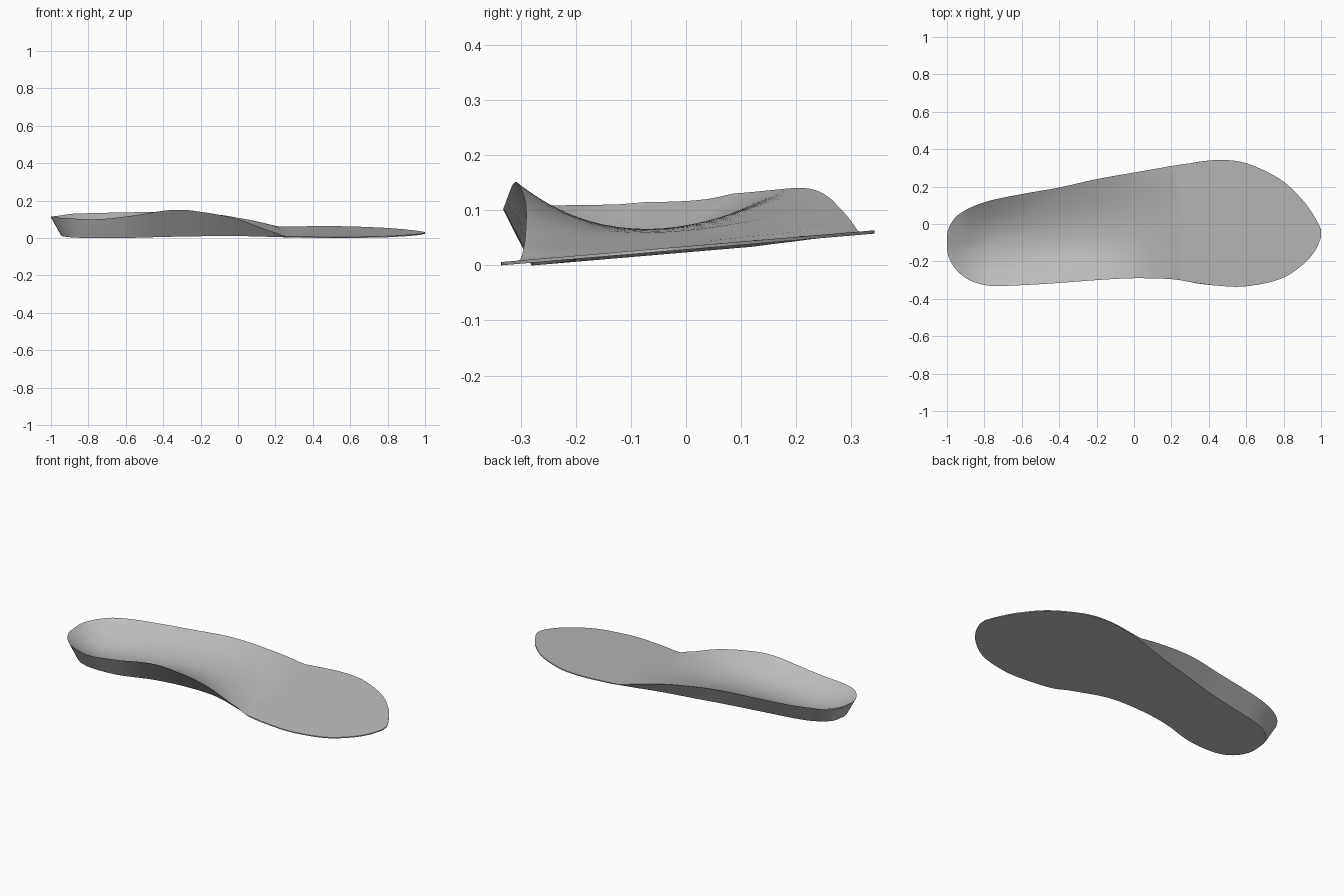
import bpy
import bmesh
import math

if "Cube" in bpy.data.objects:
    bpy.data.objects.remove(bpy.data.objects["Cube"], do_unlink=True)

SHELL_THICKNESS = 0.006
ACROSS = 28
STEPS = 6

# Plan outline, heel to toe: x, top edge (right, left), underside edge (right, left)
OUTLINE = [
    (-1, -.13, -.07, -.13, -.08),
    (-.99, -.18, -.02, -.17, -.04),
    (-.95, -.245, .04, -.22, 0),
    (-.88, -.3, .085, -.26, .04),
    (-.77, -.33, .125, -.28, .07),
    (-.6, -.327, .16, -.27, .1),
    (-.4, -.315, .195, -.22, .14),
    (-.2, -.3, .24, -.2, .19),
    (0, -.29, .275, -.21, .24),
    (.2, -.295, .31, -.27, .3),
    (.3, -.31, .325, -.31, .325),
    (.45, -.33, .342, -.33, .342),
    (.6, -.333, .325, -.333, .325),
    (.78, -.295, .24, -.295, .24),
    (.9, -.22, .13, -.22, .13),
    (.97, -.14, .03, -.14, .03),
    (1, -.07, -.03, -.07, -.03),
]

# Height profiles along the length: (x, value)
ARCH_RIM = [(-1, .11), (-.77, .1), (-.6, .115), (-.35, .15), (-.2, .14),
            (0, .1), (.2, .03), (.3, 0)]
OUTER_RIM = [(-1, .115), (-.88, .13), (-.6, .137), (-.3, .14), (-.15, .13),
             (0, .108), (.2, .065), (.3, 0)]
PADDING = [(-1, .02), (-.7, .02), (-.5, .035), (-.3, .045), (0, .035),
           (.2, .012), (.3, SHELL_THICKNESS)]


def clamp(value):
    return max(0.0, min(1.0, value))


def catmull(a, b, c, d, t):
    """Smooth curve through b and c."""
    return b + 0.5 * t * (c - a + t * (2*a - 5*b + 4*c - d + t * (3*(b - c) + d - a)))


def profile(points, x):
    """Read a smooth height profile at x."""
    last = len(points) - 1
    if x >= points[last][0]:
        return points[last][1]
    i = max(k for k in range(last) if points[k][0] <= x or k == 0)
    t = clamp((x - points[i][0]) / (points[i + 1][0] - points[i][0]))
    ids = (max(i - 1, 0), i, i + 1, min(i + 2, last))
    return catmull(*[points[k][1] for k in ids], t)


def ground(x, y):
    """Gently tilted underside, a little lower below the heel."""
    return max(0, 0.085 * (y + 0.335) - 0.005 * clamp(-2 * x))


def top_height(x, y, v):
    """Dished upper surface: padded floor rising to the rims and heel."""
    base = ground(x, y)
    floor = base + max(SHELL_THICKNESS, profile(PADDING, x))
    side = (v + 1) / 2
    rim = profile(ARCH_RIM, x) * (1 - side) + profile(OUTER_RIM, x) * side
    edge = profile(ARCH_RIM if v < 0 else OUTER_RIM, x)
    heel = clamp((-0.75 - x) / 0.25)
    rim = edge + (rim - edge) * heel
    rise = 1 - (1 - abs(v) ** 2) * (1 - heel ** 2)
    return max(base + SHELL_THICKNESS, floor + (rim - floor) * rise)


def stations():
    """Subdivide the plan outline smoothly."""
    last = len(OUTLINE) - 1
    for i in range(last):
        ids = (max(i - 1, 0), i, i + 1, min(i + 2, last))
        for s in range(STEPS):
            yield [catmull(*values, s / STEPS)
                   for values in zip(*[OUTLINE[k] for k in ids])]
    yield list(OUTLINE[last])


# Closed cross-sections joined from heel to toe
bm = bmesh.new()
rings = []
for x, top_r, top_l, low_r, low_l in stations():
    x = max(-1, min(1, x))
    low_x = x + 0.055 * clamp(-2 * x - 1) ** 2
    ring = []
    for k in range(ACROSS + 1):
        v = -math.cos(math.pi * k / ACROSS)
        y = top_r + (top_l - top_r) * (v + 1) / 2
        ring.append(bm.verts.new((x, y, top_height(x, y, v))))
    for k in range(ACROSS + 1):
        v = math.cos(math.pi * k / ACROSS)
        y = low_r + (low_l - low_r) * (v + 1) / 2
        ring.append(bm.verts.new((low_x, y, ground(x, y))))
    rings.append(ring)

for a, b in zip(rings, rings[1:]):
    for k in range(len(a)):
        n = (k + 1) % len(a)
        bm.faces.new((a[k], b[k], b[n], a[n]))

# Close the heel and toe
for ring in (rings[0], rings[-1]):
    for k in range(ACROSS):
        bm.faces.new((ring[k], ring[k + 1], ring[-2 - k], ring[-1 - k]))
bmesh.ops.recalc_face_normals(bm, faces=bm.faces)

mesh = bpy.data.meshes.new("insole")
bm.to_mesh(mesh)
bm.free()
insole = bpy.data.objects.new("insole", mesh)
bpy.context.collection.objects.link(insole)

# Plain grey material
grey = bpy.data.materials.new("plain_grey")
grey.use_nodes = True
colour = (0.5, 0.5, 0.5, 1)
grey.diffuse_color = colour
grey.node_tree.nodes["Principled BSDF"].inputs["Base Color"].default_value = colour
mesh.materials.append(grey)

# Smooth surfaces with crisp rim edges
bpy.context.view_layer.objects.active = insole
insole.select_set(True)
bpy.ops.object.shade_smooth_by_angle(angle=math.radians(40))
